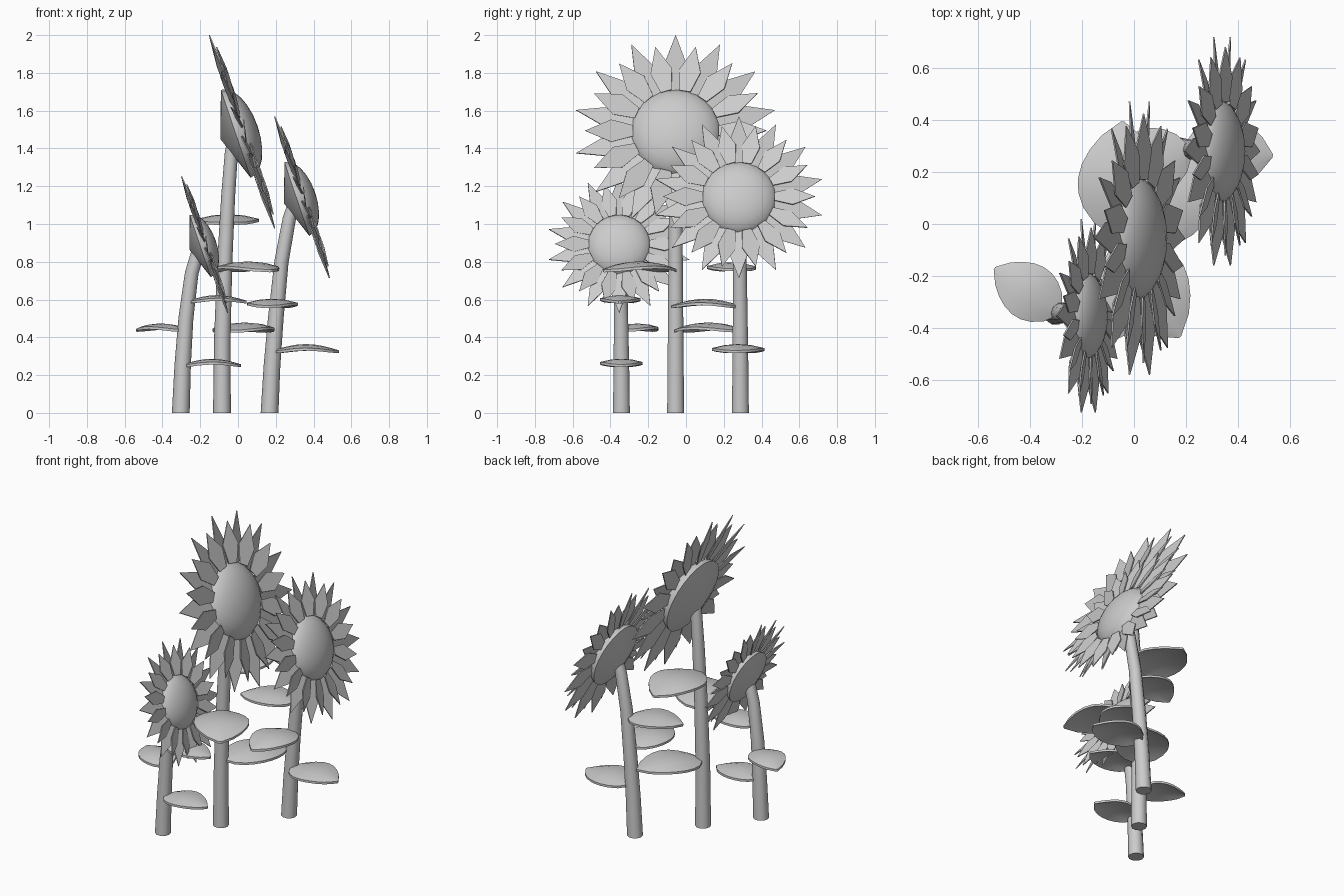
import bpy, bmesh, math
from mathutils import Vector, Matrix

if "Cube" in bpy.data.objects:
    bpy.data.objects.remove(bpy.data.objects["Cube"])

grey = bpy.data.materials.new("plain_grey")
grey.diffuse_color = (0.6, 0.6, 0.6, 1)
grey.use_nodes = True
grey.node_tree.nodes["Principled BSDF"].inputs["Base Color"].default_value = grey.diffuse_color


def finish(bm, name, smooth=None):
    bmesh.ops.recalc_face_normals(bm, faces=bm.faces[:])
    me = bpy.data.meshes.new(name)
    bm.to_mesh(me)
    bm.free()
    me.materials.append(grey)
    ob = bpy.data.objects.new(name, me)
    bpy.context.collection.objects.link(ob)
    if smooth:
        bpy.ops.object.select_all(action='DESELECT')
        ob.select_set(True)
        bpy.context.view_layer.objects.active = ob
        bpy.ops.object.shade_smooth_by_angle(angle=math.radians(smooth))
    return ob


def bridge(bm, a, b):
    n = len(a)
    for i in range(n):
        bm.faces.new((a[i], a[(i + 1) % n], b[(i + 1) % n], b[i]))


# Stem: tapered tube through a few points, rings kept untwisted
def stem(name, pts, r0, r1, sides=10):
    bm = bmesh.new()
    rings = []
    for k, p in enumerate(pts):
        p = Vector(p)
        d = Vector(pts[min(k + 1, len(pts) - 1)]) - Vector(pts[max(k - 1, 0)])
        if k == 0:
            d = Vector((0, 0, 1))
        q = Vector((0, 0, 1)).rotation_difference(d)
        r = r0 + (r1 - r0) * p.z / pts[-1][2]
        rings.append([bm.verts.new(p + q @ Vector((
            r * math.cos(2 * math.pi * i / sides),
            r * math.sin(2 * math.pi * i / sides), 0))) for i in range(sides)])
    for a, b in zip(rings, rings[1:]):
        bridge(bm, a, b)
    bm.faces.new(rings[0])
    bm.faces.new(rings[-1])
    finish(bm, name, 50)


# Seed disc: domed front and conical back, turned around local z
def disc(name, r, mat, sides=24):
    bm = bmesh.new()
    rim, dome = -0.12 * r, 0.5 * r
    prof = [(r * math.cos(a), rim + dome * math.sin(a))
            for a in [math.radians(x) for x in (0, 15, 30, 45, 60, 75)]]
    rings = [[bm.verts.new((q * math.cos(2 * math.pi * i / sides),
                            q * math.sin(2 * math.pi * i / sides), z))
              for i in range(sides)] for q, z in prof]
    for a, b in zip(rings, rings[1:]):
        bridge(bm, a, b)
    back = bm.verts.new((0, 0, -0.47 * r))
    top = bm.verts.new((0, 0, rim + dome))
    for i in range(sides):
        j = (i + 1) % sides
        bm.faces.new((rings[0][j], rings[0][i], back))
        bm.faces.new((rings[-1][i], rings[-1][j], top))
    bm.transform(mat)
    finish(bm, name, 60)


# Petals: a ring of thin kite-shaped plates, each twisted a little on its axis
def petals(name, r_in, r_out, width, z, offset, twist, mat, count=14):
    bm = bmesh.new()
    mid = r_in + (r_out - r_in) * 0.45
    kite = [(r_in, -width * 0.25), (mid, -width / 2), (r_out, 0),
            (mid, width / 2), (r_in, width * 0.25)]
    roll = Matrix.Rotation(math.radians(twist), 3, 'X')
    for k in range(count):
        rot = Matrix.Rotation(2 * math.pi * (k + offset) / count, 3, 'Z')
        lo, hi = [[bm.verts.new(rot @ (roll @ Vector((x, y, h)) + Vector((0, 0, z))))
                   for x, y in kite] for h in (-0.003, 0.003)]
        bm.faces.new(lo)
        bm.faces.new(hi)
        bridge(bm, lo, hi)
    bm.transform(mat)
    finish(bm, name)


# Leaf: arched, ridged oval blade with a little thickness
def leaf(name, base, angle, length, width, n=8):
    bm = bmesh.new()
    rows = []
    for k in range(n + 1):
        t = k / n
        w = max(math.sin(math.pi * t ** 0.9), 0) ** 0.7 * width / 2
        w = max(w, 0.006)
        arch = 0.095 * length * math.sin(math.pi * t) - 0.005
        loop = []
        for s, top in ((-1, 0), (-0.5, 0), (0, 0), (0.5, 0), (1, 0),
                       (1, 1), (0.5, 1), (0, 1), (-0.5, 1), (-1, 1)):
            z = arch - 0.15 * w * s * s + (0.014 if top else 0)
            loop.append(bm.verts.new((t * length, s * w, z)))
        rows.append(loop)
    for a, b in zip(rows, rows[1:]):
        bridge(bm, a, b)
    bm.faces.new(rows[0])
    bm.faces.new(rows[-1])
    bm.transform(Matrix.Translation(base) @ Matrix.Rotation(math.radians(angle), 4, 'Z'))
    finish(bm, name, 40)


# Each flower: head centre, petal reach, stem points, leaves (z, angle, length, width)
flowers = {
    "tall": ((0.016, -0.055, 1.487), 0.54,
             [(-0.085, -0.055, 0), (-0.083, -0.055, 0.4), (-0.07, -0.055, 0.8),
              (-0.052, -0.055, 1.15), (-0.035, -0.055, 1.38), (-0.015, -0.055, 1.47)],
             [(0.43, 56, 0.42, 0.32), (0.75, -57, 0.455, 0.33), (1.0, 88, 0.45, 0.33)]),
    "middle": ((0.335, 0.28, 1.14), 0.452,
               [(0.167, 0.288, 0), (0.18, 0.288, 0.25), (0.2, 0.287, 0.5),
                (0.23, 0.285, 0.8), (0.272, 0.282, 1.03), (0.305, 0.28, 1.125)],
               [(0.322, -4, 0.35, 0.28), (0.56, -98, 0.37, 0.27), (0.755, 196, 0.35, 0.26)]),
    "short": ((-0.18, -0.354, 0.89), 0.382,
              [(-0.303, -0.342, 0), (-0.293, -0.342, 0.25), (-0.276, -0.344, 0.5),
               (-0.245, -0.347, 0.74), (-0.205, -0.352, 0.88)],
              [(0.248, 0, 0.31, 0.225), (0.435, 146, 0.31, 0.22), (0.585, -1, 0.31, 0.215)]),
}
for name, (centre, reach, path, leaves) in flowers.items():
    stem(name + "_stem", path, 0.047, 0.034)
    # local z faces +x and a little up, local x points up the head
    tilt = math.radians(18.7)
    face = Vector((math.cos(tilt), 0, math.sin(tilt)))
    up = Vector((-math.sin(tilt), 0, math.cos(tilt)))
    side = face.cross(up)
    mat = Matrix.Translation(centre) @ Matrix((up, side, face)).transposed().to_4x4()
    disc(name + "_seed_disc", reach * 0.455, mat)
    petals(name + "_long_petals", reach * 0.42, reach, reach * 0.235, reach * 0.01,
           0, 12, mat)
    petals(name + "_short_petals", reach * 0.42, reach * 0.89, reach * 0.22,
           reach * 0.04, 0.5, -12, mat)
    for i, (z, angle, length, width) in enumerate(leaves):
        for a, b in zip(path, path[1:]):
            if a[2] <= z <= b[2]:
                base = Vector(a).lerp(Vector(b), (z - a[2]) / (b[2] - a[2]))
        leaf(f"{name}_leaf_{i + 1}", base, angle, length, width)
